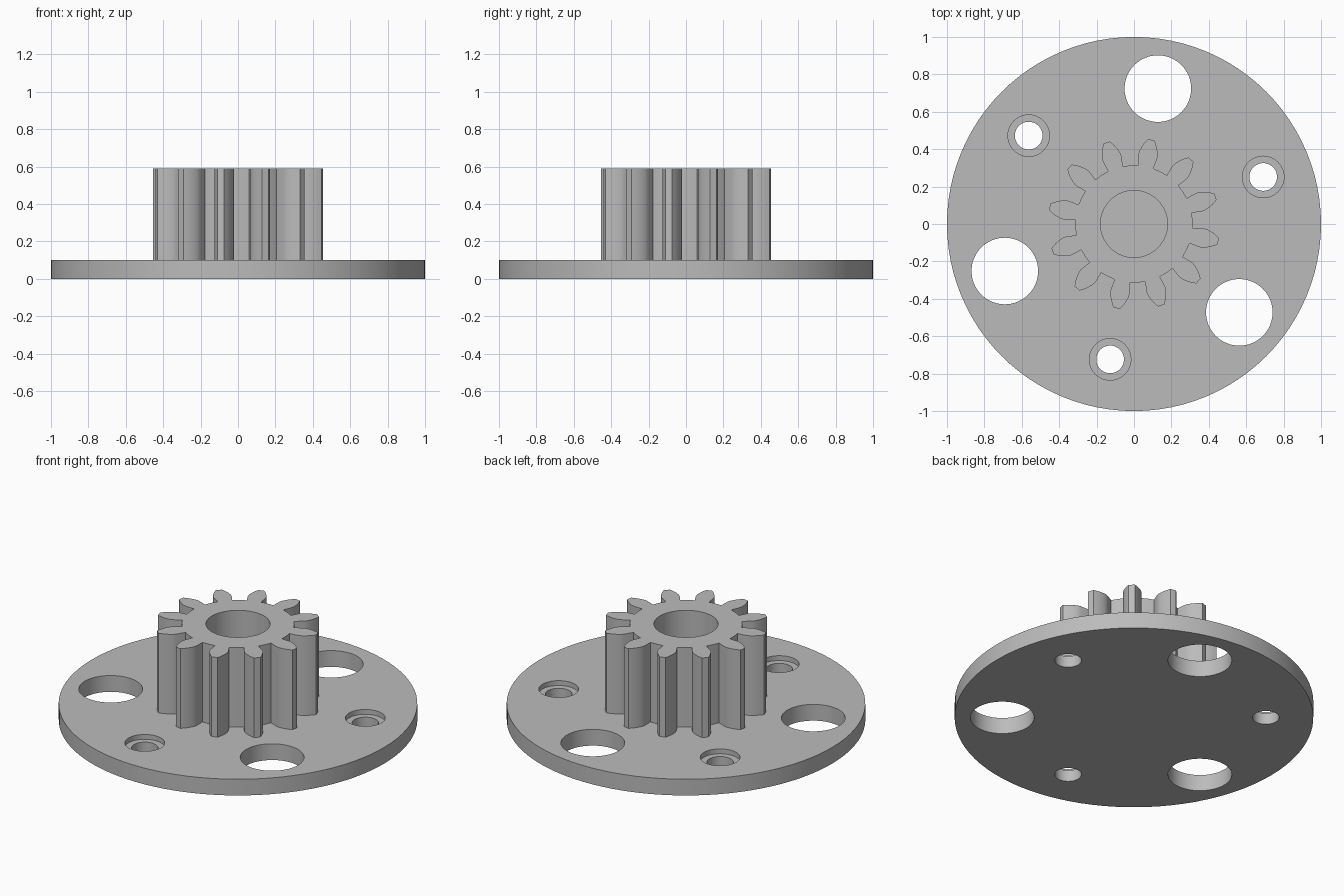
import bpy, bmesh, math
from mathutils import Vector

cube = bpy.data.objects.get("Cube")
if cube:
    bpy.data.objects.remove(cube, do_unlink=True)

PLATE_TOP, GEAR_TOP = 0.1, 0.59
HOLE_RING = 0.735

grey = bpy.data.materials.new("plain grey")
grey.use_nodes = True
colour = (0.5, 0.5, 0.5, 1)
grey.diffuse_color = colour
grey.node_tree.nodes["Principled BSDF"].inputs["Base Color"].default_value = colour


def polar(radius, angle):
    return radius * math.cos(angle), radius * math.sin(angle)


def circle(radius, count, centre=(0, 0)):
    pts = [polar(radius, math.tau * i / count) for i in range(count)]
    return [(x + centre[0], y + centre[1]) for x, y in pts]


def prism(name, outline, bottom, top):
    """Extrude a flat outline between two heights."""
    bm = bmesh.new()
    base = bm.faces.new([bm.verts.new((x, y, bottom)) for x, y in outline])
    ext = bmesh.ops.extrude_face_region(bm, geom=[base])
    verts = [v for v in ext["geom"] if isinstance(v, bmesh.types.BMVert)]
    bmesh.ops.translate(bm, verts=verts, vec=Vector((0, 0, top - bottom)))
    bmesh.ops.recalc_face_normals(bm, faces=bm.faces)
    mesh = bpy.data.meshes.new(name)
    bm.to_mesh(mesh)
    bm.free()
    mesh.materials.append(grey)
    obj = bpy.data.objects.new(name, mesh)
    bpy.context.collection.objects.link(obj)
    return obj


def select(obj):
    bpy.ops.object.select_all(action="DESELECT")
    obj.select_set(True)
    bpy.context.view_layer.objects.active = obj


def cut(obj, outline, bottom, top):
    """Remove a prism from the part."""
    cutter = prism("cutter", outline, bottom, top)
    cutter.hide_render = True
    mod = obj.modifiers.new("cut", "BOOLEAN")
    mod.operation, mod.solver, mod.object = "DIFFERENCE", "EXACT", cutter
    select(obj)
    bpy.ops.object.modifier_apply(modifier=mod.name)
    bpy.data.objects.remove(cutter, do_unlink=True)


def finish(obj):
    select(obj)
    bpy.ops.object.shade_smooth_by_angle(angle=math.radians(25))


# Round plate with three large holes and three counterbored screw holes
plate = prism("base_plate", circle(1, 96), 0, PLATE_TOP)
for k in range(3):
    big = polar(HOLE_RING, math.radians(80 + 120 * k))
    small = polar(HOLE_RING, math.radians(20 + 120 * k))
    cut(plate, circle(0.178, 64, big), -0.1, 0.2)
    cut(plate, circle(0.074, 48, small), -0.1, 0.2)
    cut(plate, circle(0.111, 48, small), PLATE_TOP - 0.03, 0.2)
finish(plate)

# Spur gear with involute teeth
TEETH = 12
TIP, ROOT = 0.46, 0.314
PITCH = TIP * TEETH / (TEETH + 2)
PRESSURE = math.radians(20)
BASE = PITCH * math.cos(PRESSURE)


def involute(a):
    return math.tan(a) - a


def half_angle(radius):
    a = math.acos(min(1, BASE / radius))
    return math.pi / (2 * TEETH) + involute(PRESSURE) - involute(a) - 0.006


flank = [(ROOT, half_angle(BASE) - 0.008)]
for i in range(7):
    r = BASE + (TIP - BASE) * i / 6
    flank.append((r, half_angle(r)))

outline = []
for k in range(TEETH):
    mid = math.radians(18.5) + math.tau * k / TEETH
    outline += [polar(r, mid - a) for r, a in flank]
    outline += [polar(r, mid + a) for r, a in reversed(flank)]
    # Rounded valley floor between teeth
    outline.append(polar(ROOT, mid + math.pi / TEETH))

gear = prism("spur_gear", outline, PLATE_TOP, GEAR_TOP)
cut(gear, circle(0.179, 64), PLATE_TOP - 0.1, GEAR_TOP + 0.1)
finish(gear)
